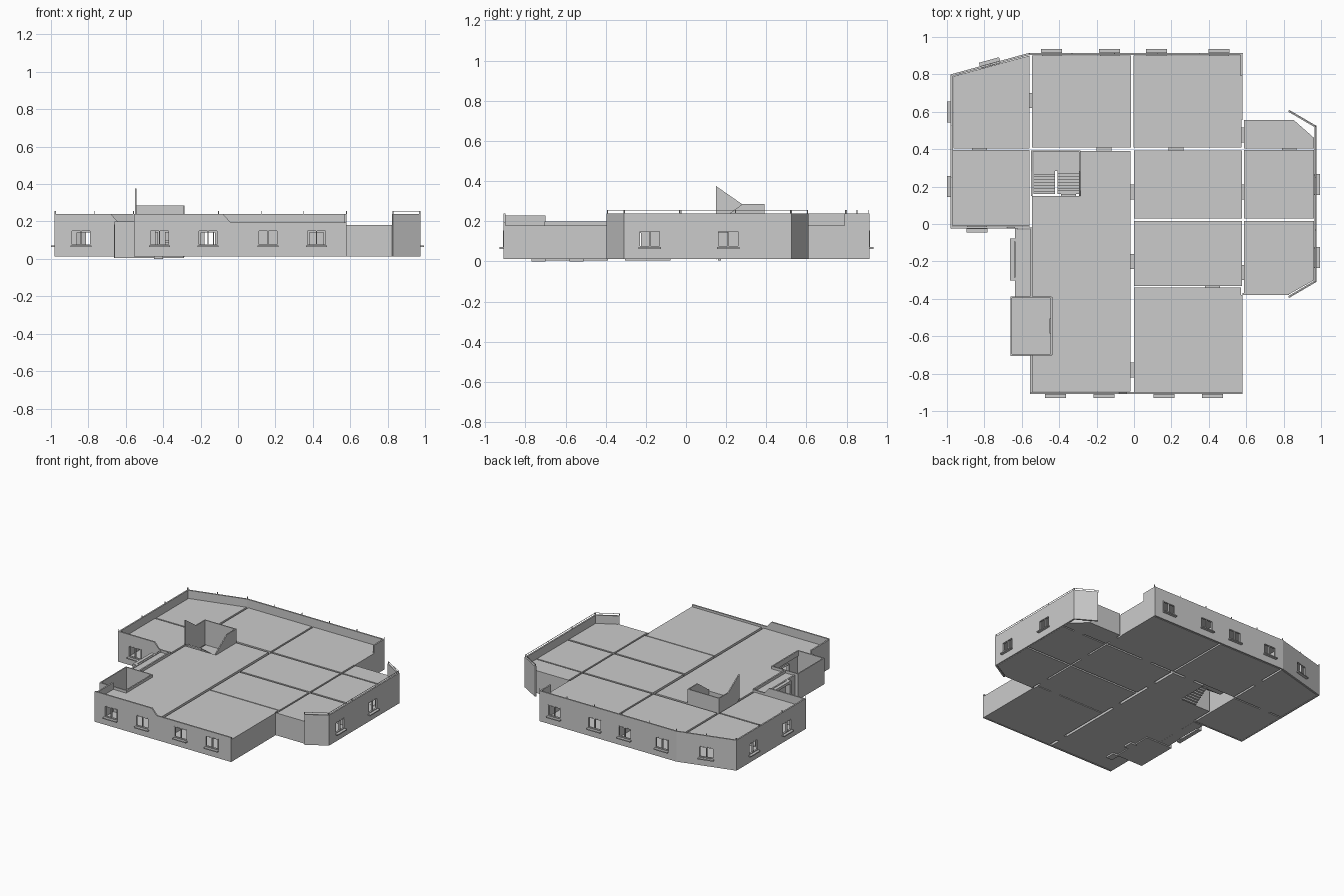
import bpy, bmesh
from math import sin, cos, pi, atan2, hypot

if "Cube" in bpy.data.objects:
    bpy.data.objects.remove(bpy.data.objects["Cube"])

Z0, ROOF, TOP = 0.012, 0.18, 0.24


def finish(name, bm):
    bmesh.ops.recalc_face_normals(bm, faces=bm.faces)
    me = bpy.data.meshes.new(name)
    bm.to_mesh(me)
    bm.free()
    bpy.context.collection.objects.link(bpy.data.objects.new(name, me))


def face(bm, pts):
    bm.faces.new([bm.verts.new(p) for p in pts])


def extrude(bm, a, b):
    """Closed solid between two matching rings of points."""
    va, vb = [bm.verts.new(p) for p in a], [bm.verts.new(p) for p in b]
    bm.faces.new(va[::-1])
    bm.faces.new(vb)
    for i in range(len(va)):
        j = (i + 1) % len(va)
        bm.faces.new((va[i], va[j], vb[j], vb[i]))


def box(bm, x0, x1, y0, y1, z0, z1):
    r = [(x0, y0), (x1, y0), (x1, y1), (x0, y1)]
    extrude(bm, [(x, y, z0) for x, y in r], [(x, y, z1) for x, y in r])


def local(x, y, a, s, n):
    """Point at s along a wall and n outward from it."""
    return (x + s * cos(a) + n * sin(a), y + s * sin(a) - n * cos(a))


def block(bm, x, y, a, s0, s1, n0, n1, z0, z1):
    r = [local(x, y, a, s, n) for s, n in ((s0, n1), (s1, n1), (s1, n0), (s0, n0))]
    extrude(bm, [(*p, z0) for p in r], [(*p, z1) for p in r])


# openings: x, y, wall direction, half width, bottom, top
diag = atan2(-0.115, -0.42)
windows = [(x, -0.91, 0) for x in (-0.42, -0.16, 0.16, 0.42)]
windows += [(x, 0.915, pi) for x in (-0.44, -0.13, 0.12, 0.455)]
windows += [(0.975, y, pi / 2) for y in (-0.18, 0.21)]
windows += [(-0.98, y, -pi / 2) for y in (0.2, 0.6)]
windows += [(-0.84, -0.025, 0), (-0.77, 0.8575, diag)]
windows = [(*w, 0.053, 0.073, 0.155) for w in windows]
doors = [(-0.01, y, pi / 2) for y in (0.17, -0.2, -0.78)]
doors += [(0.5825, y, pi / 2) for y in (0.475, 0.17, -0.26)]
doors += [(-0.5525, y, pi / 2) for y in (0.66, -0.2)]
doors += [(x, 0.4, 0) for x in (-0.825, -0.16, 0.225, 0.83)]
doors += [(0.42, -0.335, 0), (-0.44, -0.545, pi / 2), (-0.35, 0.15, 0)]
doors = [(*d, 0.04, Z0, 0.145) for d in doors]
entry = [(-0.635, -0.19, -pi / 2, 0.1, Z0, 0.165)]


def wall(bm, p, q, z1=ROOF, t=0.0, z0=Z0):
    """Wall panel from p to q with every matching opening left out."""
    a, L = atan2(q[1] - p[1], q[0] - p[0]), hypot(q[0] - p[0], q[1] - p[1])
    holes = []
    for x, y, oa, hw, h0, h1 in windows + doors + entry:
        dx, dy = x - p[0], y - p[1]
        s, n = dx * cos(a) + dy * sin(a), dx * sin(a) - dy * cos(a)
        if abs(sin(a - oa)) < 0.1 and abs(n) < 0.035 and hw < s < L - hw:
            holes.append((s - hw, s + hw, h0, h1))
    rects, s = [], 0
    for s0, s1, h0, h1 in sorted(holes):
        rects += [(s, s0, z0, z1), (s0, s1, h1, z1)]
        if h0 > z0:
            rects.append((s0, s1, z0, h0))
        s = s1
    for s0, s1, h0, h1 in rects + [(s, L, z0, z1)]:
        if t:
            block(bm, *p, a, s0, s1, -t, 0, h0, h1)
        else:
            u, v = local(*p, a, s0, 0), local(*p, a, s1, 0)
            face(bm, [(*u, h0), (*v, h0), (*v, h1), (*u, h1)])


def rect(x0, y0, x1, y1):
    return [(x0, y0), (x1, y0), (x1, y1), (x0, y1)]


# rooms: floor, thin walls and ceiling, separated by narrow gaps
rooms = {
    "room_back_left": [(-0.965, 0.405), (-0.56, 0.405), (-0.56, 0.9), (-0.965, 0.79)],
    "room_back_middle": rect(-0.545, 0.408, -0.015, 0.9),
    "room_back_right": rect(-0.002, 0.408, 0.575, 0.9),
    "room_left": rect(-0.968, -0.012, -0.56, 0.395),
    "room_middle_back": rect(0, 0.03, 0.577, 0.394),
    "room_middle": rect(0, -0.332, 0.577, 0.016),
    "room_front_right": rect(0, -0.897, 0.572, -0.339),
    "room_right": rect(0.589, 0.03, 0.963, 0.395),
    "room_right_front": [(0.589, -0.375), (0.83, -0.375), (0.963, -0.3), (0.963, 0.016), (0.589, 0.016)],
    "room_right_bay": [(0.589, 0.405), (0.963, 0.405), (0.963, 0.46), (0.855, 0.555), (0.589, 0.555)],
    "hall": [(-0.545, -0.895), (-0.02, -0.895), (-0.02, 0.39), (-0.29, 0.39), (-0.29, 0.15),
             (-0.545, 0.15), (-0.545, -0.39), (-0.44, -0.39), (-0.44, -0.7), (-0.545, -0.7)],
    "side_entry": rect(-0.63, -0.39, -0.556, -0.03),
}
for name, poly in rooms.items():
    bm = bmesh.new()
    for z in (Z0, ROOF):
        face(bm, [(*p, z) for p in poly])
    for i, p in enumerate(poly):
        wall(bm, p, poly[(i + 1) % len(poly)])
    finish(name, bm)

# outer walls and parapets
runs = [
    ([(-0.555, -0.91), (0.58, -0.91)], 0.195),
    ([(0.58, -0.91), (0.58, -0.38), (0.83, -0.38)], ROOF),
    ([(0.83, -0.395), (0.975, -0.31), (0.975, 0.525), (0.83, 0.61)], TOP),
    ([(0.58, 0.555), (0.58, 0.8)], ROOF),
    ([(0.58, 0.79), (0.58, 0.915), (-0.56, 0.915), (-0.98, 0.8), (-0.98, -0.025)], TOP),
    ([(-0.98, -0.025), (-0.555, -0.025)], 0.195),
    ([(-0.555, -0.02), (-0.555, -0.39)], 0.2),
    ([(-0.555, -0.7), (-0.555, -0.91)], 0.23),
    ([(-0.635, -0.025), (-0.635, -0.39)], 0.185),
]
bm = bmesh.new()
for pts, z1 in runs:
    for p, q in zip(pts, pts[1:]):
        wall(bm, p, q, z1, 0.011)
# stepped parapets over the front walls
for y, x0, x1, x2 in ((-0.91, -0.555, -0.08, -0.04), (-0.025, -0.98, -0.68, -0.64)):
    prof = [(x0, 0.195), (x2, 0.195), (x1, TOP), (x0, TOP)]
    extrude(bm, [(x, y, z) for x, z in prof], [(x, y + 0.011, z) for x, z in prof])
finish("outer_walls", bm)

# window frames, mullions, jambs and sills
bm = bmesh.new()
for x, y, a, hw, h0, h1 in windows:
    f = 0.005
    for s0, s1, z0, z1 in ((-hw, f - hw, h0, h1), (hw - f, hw, h0, h1), (-f / 2, f / 2, h0, h1),
                           (-hw, hw, h0, h0 + f), (-hw, hw, h1 - f, h1)):
        block(bm, x, y, a, s0, s1, -0.013, 0.001, z0, z1)
    block(bm, x, y, a, -0.056, 0.056, -0.012, 0.02, 0.063, 0.071)
finish("window_frames", bm)

# door linings bridging the gaps between rooms
bm = bmesh.new()
for x, y, a, hw, h0, h1 in doors:
    for s0, s1, z0, z1 in ((-hw, -hw + 0.003, h0, h1), (hw - 0.003, hw, h0, h1),
                           (-hw, hw, h0, h0 + 0.002), (-hw, hw, h1 - 0.003, h1)):
        block(bm, x, y, a, s0, s1, -0.011, 0.011, z0, z1)
finish("door_linings", bm)

# open-topped porch with floor
bm = bmesh.new()
box(bm, -0.66, -0.44, -0.7, -0.39, 0.004, Z0)
for x0, x1, y0, y1 in ((-0.66, -0.652, -0.7, -0.39), (-0.66, -0.44, -0.705, -0.696), (-0.66, -0.44, -0.396, -0.388)):
    box(bm, x0, x1, y0, y1, 0.004, 0.2)
box(bm, -0.447, -0.437, -0.7, -0.39, ROOF - 0.02, 0.2)
finish("porch", bm)

# side entry surround and thresholds
bm = bmesh.new()
for y in (-0.295, -0.085):
    box(bm, -0.664, -0.635, y - 0.008, y + 0.008, 0.005, 0.185)
box(bm, -0.664, -0.64, -0.295, -0.085, 0.165, 0.185)
box(bm, -0.664, -0.635, -0.3, -0.08, 0.005, Z0)
finish("entry_surround", bm)
bm = bmesh.new()
for y in (-0.735, -0.545):
    box(bm, -0.45, -0.4, y - 0.035, y + 0.035, 0, Z0)
finish("thresholds", bm)

# stairs: two flights around a landing
bm = bmesh.new()
n, d = 8, 0.0155
for i in range(n):
    h = Z0 + 0.011 * (i + 1)
    box(bm, -0.41, -0.29, 0.16 + i * d, 0.16 + (i + 1) * d, h - 0.018, h)
    h += 0.085
    box(bm, -0.538, -0.422, 0.284 - (i + 1) * d, 0.284 - i * d, h - 0.018, h)
box(bm, -0.538, -0.29, 0.284, 0.39, 0.088, 0.1)
finish("stairs", bm)

# stairwell walls that follow the flights through the roof
bm = bmesh.new()
left = [(0.15, 0.19), (0.28, 0.1), (0.39, 0.1), (0.39, 0.285), (0.28, 0.285), (0.15, 0.375)]
right = [(0.15, 0.01), (0.28, 0.1), (0.39, 0.1), (0.39, 0.285), (0.28, 0.285), (0.15, 0.19)]
for prof, x in ((left, -0.55), (right, -0.295)):
    extrude(bm, [(x, y, z) for y, z in prof], [(x + 0.008, y, z) for y, z in prof])
box(bm, -0.55, -0.287, 0.384, 0.392, 0.1, 0.285)
finish("stairwell_walls", bm)

# thin rails and posts on the parapets
bm = bmesh.new()
for pts in (runs[2][0], runs[4][0][1:]):
    for p, q in zip(pts, pts[1:]):
        a, L = atan2(q[1] - p[1], q[0] - p[0]), hypot(q[0] - p[0], q[1] - p[1])
        k = max(1, round(L / 0.25))
        for i in range(k + 1):
            block(bm, *p, a, L * i / k - 0.002, L * i / k + 0.002, -0.007, -0.003, TOP, 0.256)
        if pts is runs[2][0]:
            block(bm, *p, a, 0, L, -0.006, -0.004, 0.253, 0.256)
finish("parapet_rails", bm)
